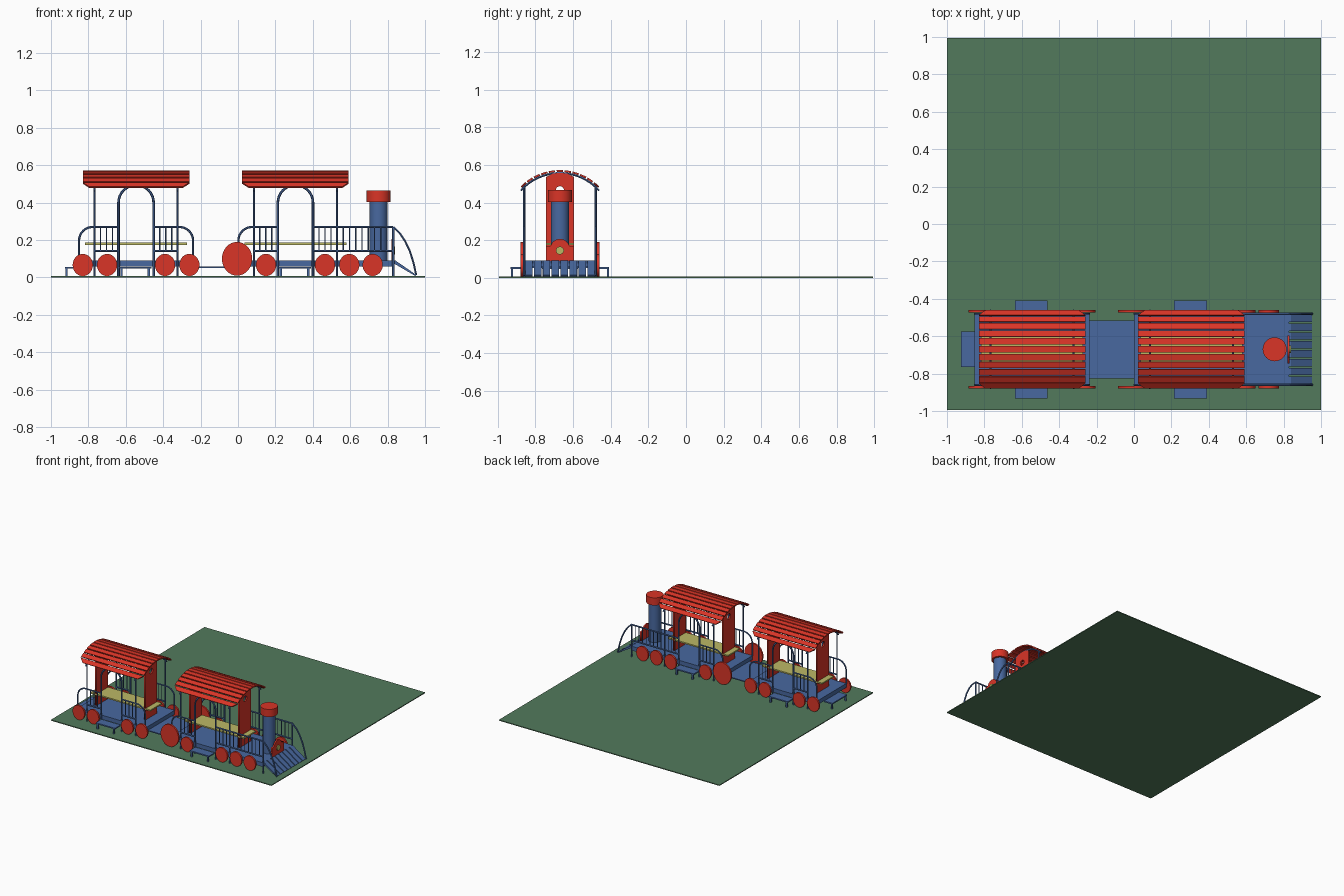
import bpy, bmesh
from math import sin, cos, pi, asin
from mathutils import Matrix, Vector

if "Cube" in bpy.data.objects:
    bpy.data.objects.remove(bpy.data.objects["Cube"])

YC = -0.67      # train centre line
W = 0.19        # half width between the side rails


def material(name, rgb):
    m = bpy.data.materials.new(name)
    m.diffuse_color = (*rgb, 1)
    m.use_nodes = True
    m.node_tree.nodes["Principled BSDF"].inputs["Base Color"].default_value = m.diffuse_color
    return m


RED = material("red", (0.70, 0.035, 0.02))
BLUE = material("blue", (0.065, 0.14, 0.35))
YELLOW = material("yellow", (0.5, 0.48, 0.13))
GREEN = material("green", (0.085, 0.195, 0.107))


def finish(name, bm, mat, smooth=False):
    bmesh.ops.recalc_face_normals(bm, faces=bm.faces)
    me = bpy.data.meshes.new(name)
    bm.to_mesh(me)
    bm.free()
    me.materials.append(mat)
    ob = bpy.data.objects.new(name, me)
    bpy.context.collection.objects.link(ob)
    if smooth:
        activate(ob)
        bpy.ops.object.shade_smooth_by_angle(angle=0.6)
    return ob


def activate(ob):
    bpy.ops.object.select_all(action='DESELECT')
    ob.select_set(True)
    bpy.context.view_layer.objects.active = ob


def boxes(name, items, mat):
    """Each item: x0, x1, y0, y1, z0, z1 with y from the train centre."""
    bm = bmesh.new()
    for x0, x1, y0, y1, z0, z1 in items:
        m = Matrix.Translation(((x0 + x1) / 2, YC + (y0 + y1) / 2, (z0 + z1) / 2))
        bmesh.ops.create_cube(bm, size=1, matrix=m @ Matrix.Diagonal((x1 - x0, y1 - y0, z1 - z0, 1)))
    return finish(name, bm, mat)


def cylinder(name, loc, rx, rz, depth, axis, mat):
    rot = {'X': Matrix.Rotation(pi / 2, 4, 'Y'), 'Y': Matrix.Rotation(pi / 2, 4, 'X'), 'Z': Matrix()}[axis]
    bm = bmesh.new()
    m = Matrix.Translation(loc) @ rot @ Matrix.Diagonal((rx, rz, depth, 1))
    bmesh.ops.create_cone(bm, cap_ends=True, segments=32, radius1=1, radius2=1, depth=1, matrix=m)
    return finish(name, bm, mat, True)


def curve_object(name, paths, mat, cyclic=False, **settings):
    cu = bpy.data.curves.new(name, 'CURVE')
    for k, v in settings.items():
        setattr(cu, k, v)
    for pts in paths:
        s = cu.splines.new('POLY')
        s.points.add(len(pts) - 1)
        s.use_cyclic_u = cyclic
        for p, c in zip(s.points, pts):
            p.co = (*c, 1)
    cu.materials.append(mat)
    ob = bpy.data.objects.new(name, cu)
    bpy.context.collection.objects.link(ob)
    return ob


def pipes(name, paths, r, both=True):
    """Round bars; x/z paths are repeated on both train sides."""
    if both:
        paths = [[(x, YC + s * W, z) for x, z in p] for p in paths for s in (-1, 1)]
    ob = curve_object(name, paths, BLUE, dimensions='3D', bevel_depth=r, bevel_resolution=1, use_fill_caps=True)
    activate(ob)
    bpy.ops.object.convert(target='MESH')
    bpy.ops.object.shade_smooth_by_angle(angle=0.9)


def plate(name, x, outlines, t, mat):
    """Flat y/z outline (later outlines are holes) standing across the train."""
    ob = curve_object(name, [[(y, z, 0) for y, z in o] for o in outlines], mat, True,
                      dimensions='2D', fill_mode='BOTH', extrude=t / 2)
    ob.matrix_world = Matrix(((0, 0, 1, x), (1, 0, 0, YC), (0, 1, 0, 0), (0, 0, 0, 1)))
    activate(ob)
    bpy.ops.object.convert(target='MESH')


def arc(cx, cz, r, a0, a1, n=10):
    return [(cx + r * cos(a0 + (a1 - a0) * i / n), cz + r * sin(a0 + (a1 - a0) * i / n)) for i in range(n + 1)]


ROOF_R, ROOF_C, SLATS = 0.294, 0.279, 11


def roof(name, cx, half):
    bm = bmesh.new()
    amax = asin(0.212 / ROOF_R)
    step = 2 * amax / SLATS
    for i in range(SLATS):
        a0 = -amax + i * step + step * 0.1
        a1 = a0 + step * 0.8
        h0 = half - (0.035 if i == 0 else 0)
        h1 = half - (0.035 if i == SLATS - 1 else 0)
        v = [bm.verts.new((cx + s * h, YC + r * sin(a), ROOF_C + r * cos(a)))
             for r in (ROOF_R - 0.01, ROOF_R) for a, h in ((a0, h0), (a1, h1)) for s in (-1, 1)]
        for f in ((0, 1, 3, 2), (4, 5, 7, 6), (0, 1, 5, 4), (2, 3, 7, 6), (0, 2, 6, 4), (1, 3, 7, 5)):
            bm.faces.new([v[j] for j in f])
    finish(name, bm, RED)
    # bent hoops that carry the slats
    r = ROOF_R - 0.016
    a = asin(0.208 / r)
    hoops = [[(cx + s * 0.222, YC + y, z) for y, z in arc(0, ROOF_C, r, pi / 2 - a, pi / 2 + a, 16)] for s in (-1, 1)]
    pipes(name + "_hoops", hoops, 0.006, both=False)


def carriage(name, cx, front):
    left = cx - 0.307
    boxes(name + "_deck", [(left, front, -W, W, 0.058, 0.092)], BLUE)
    roof(name + "_roof", cx, 0.285)
    boxes(name + "_bench", [(cx - 0.272, cx + 0.272, -0.075, 0.075, 0.175, 0.186)], YELLOW)
    # end panels with a round hole
    outline = [(-0.075, 0.09), (0.075, 0.09), (0.075, 0.535), (0.04, 0.553), (0, 0.558), (-0.04, 0.553), (-0.075, 0.535)]
    for side, label in ((-1, "rear"), (1, "front")):
        plate(f"{name}_{label}_panel", cx + side * 0.222, [outline, arc(0, 0.465, 0.022, 0, 1.9 * pi, 19)], 0.012, RED)
    # roof posts and door arches
    pipes(name + "_posts", [[(cx + s * 0.222, 0.006), (cx + s * 0.222, 0.495)] for s in (-1, 1)], 0.006)
    pipes(name + "_door_arches", [[(cx + 0.094, 0.006)] + arc(cx, 0.4, 0.094, 0, pi, 16) + [(cx - 0.094, 0.006)]], 0.007)
    # hand rails, curved down at the ends
    rails = [[(left + 0.002, 0.09)] + arc(left + 0.075, 0.197, 0.073, pi, pi / 2) + [(cx - 0.094, 0.27)],
             [(cx - 0.222, 0.142), (cx - 0.094, 0.142)]]
    if front > cx + 0.32:
        rails += [[(cx + 0.094, z), (front, z)] for z in (0.27, 0.142)]
        end = front
    else:
        end = cx + 0.222
        rails += [[(front - 0.002, 0.09)] + arc(front - 0.075, 0.197, 0.073, 0, pi / 2) + [(cx + 0.094, 0.27)],
                  [(cx + 0.094, 0.142), (end, 0.142)]]
    pipes(name + "_hand_rails", rails, 0.006)
    bars = []
    for x0, x1 in ((cx - 0.222, cx - 0.094), (cx + 0.094, cx + 0.222), (cx + 0.222, end)):
        n = round((x1 - x0) / 0.034)
        bars += [[(x0 + (x1 - x0) * i / n, 0.142), (x0 + (x1 - x0) * i / n, 0.27)] for i in range(1, n)]
    pipes(name + "_balusters", bars, 0.0035)
    # side steps with legs
    steps = []
    for s in (-1, 1):
        y0, y1 = sorted((s * W, s * 0.262))
        steps.append((cx - 0.092, cx + 0.082, y0, y1, 0.047, 0.057))
        for x in (cx - 0.078, cx + 0.068):
            ya = s * 0.255
            steps.append((x - 0.006, x + 0.006, ya - 0.006, ya + 0.006, 0.004, 0.05))
    boxes(name + "_side_steps", steps, BLUE)


# ground sheet
boxes("ground_base", [(-1, 1, -0.995 - YC, 0.995 - YC, 0, 0.007)], GREEN)

# wagon and engine
carriage("wagon", -0.545, -0.238)
carriage("engine", 0.307, 0.83)
boxes("coupling_walkway", [(-0.24, 0.002, -0.155, 0.155, 0.052, 0.06)], BLUE)
boxes("rear_step", [(-0.925, -0.85, -0.095, 0.095, 0.047, 0.057)]
      + [(-0.922, -0.912, y - 0.005, y + 0.005, 0.004, 0.05) for y in (-0.088, 0.088)], BLUE)

# wheels
small = (-0.83, -0.70, -0.39, -0.26, 0.15, 0.465, 0.595, 0.72)
wheels = [(x, 0.054, 0.059, 0.067) for x in small] + [(-0.005, 0.081, 0.09, 0.1)]
for i, (x, rx, rz, z) in enumerate(wheels):
    for s in (-1, 1):
        cylinder(f"wheel_{i}_{'right' if s < 0 else 'left'}", (x, YC + s * 0.203, z), rx, rz, 0.014, 'Y', RED)

# chimney
cylinder("chimney", (0.752, YC, 0.248), 0.048, 0.048, 0.316, 'Z', BLUE)
cylinder("chimney_cap", (0.752, YC, 0.435), 0.064, 0.064, 0.062, 'Z', RED)

# headlamp board
plate("headlamp_board", 0.826, [[(-0.075, 0.09), (0.075, 0.09), (0.075, 0.168)]
                                + arc(0, 0.155, 0.052, 0.3, pi - 0.3) + [(-0.075, 0.168)]], 0.012, RED)
cylinder("headlamp", (0.834, YC, 0.145), 0.021, 0.021, 0.012, 'X', YELLOW)

# front guard: curved side bars, posts and sloping slats
pipes("guard_bars", [[(0.83, 0.006), (0.83, 0.27)],
                     [(0.83, 0.27), (0.865, 0.237), (0.893, 0.195), (0.918, 0.143), (0.938, 0.08), (0.953, 0.012)]], 0.006)
bm = bmesh.new()
n = 8
for i in range(n):
    y0 = YC - W + 2 * W * i / n + 0.004
    y1 = y0 + 2 * W / n - 0.008
    prof = [(0.825, 0.092), (0.84, 0.092), (0.953, 0.014), (0.948, 0.008), (0.825, 0.08)]
    face = bm.faces.new([bm.verts.new((x, y0, z)) for x, z in prof])
    ext = bmesh.ops.extrude_face_region(bm, geom=[face])
    bmesh.ops.translate(bm, vec=Vector((0, y1 - y0, 0)), verts=[g for g in ext['geom'] if isinstance(g, bmesh.types.BMVert)])
finish("guard_slats", bm, BLUE)
